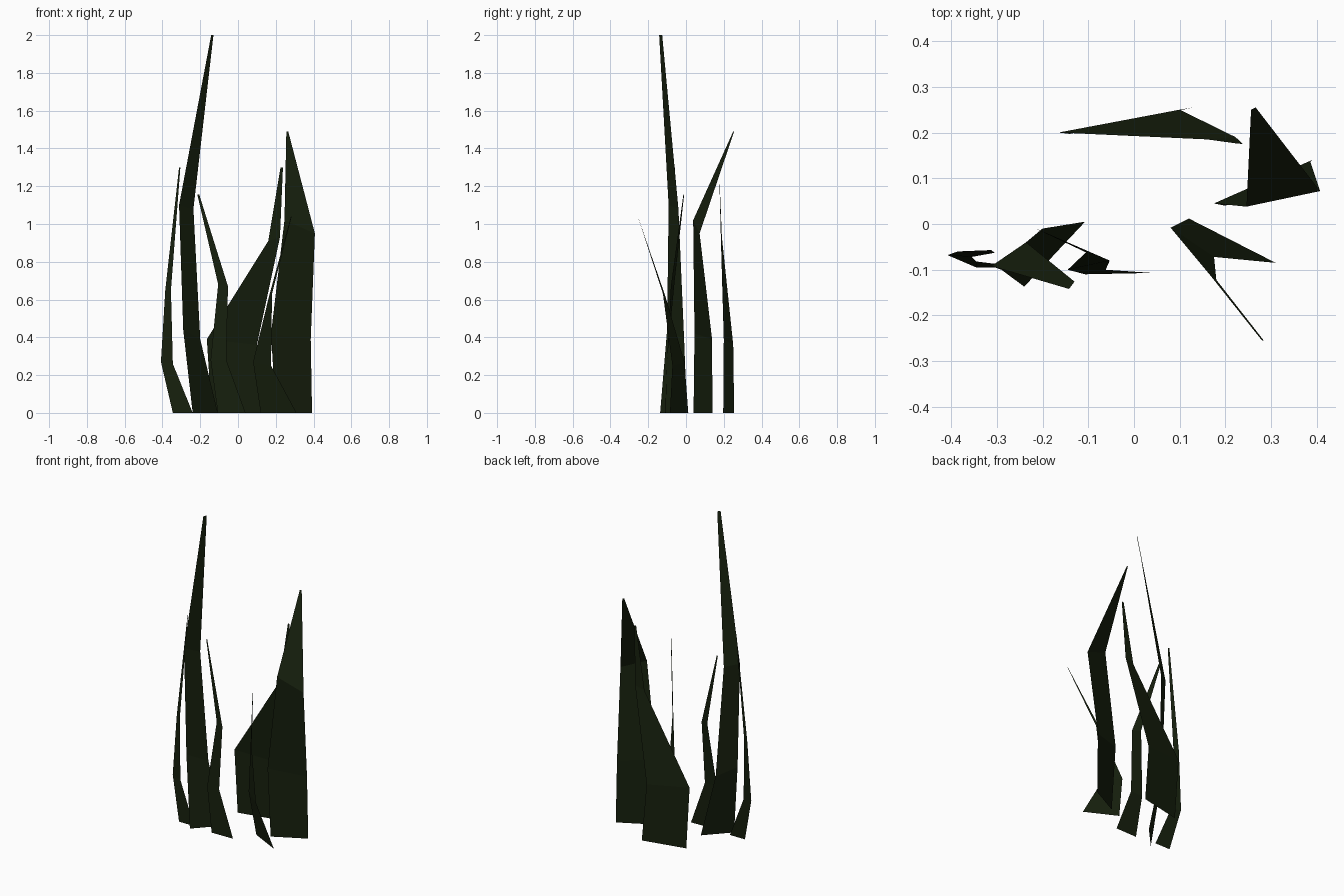
import bpy

# dark green shared by all blades
green = bpy.data.materials.new("dark_green")
green.diffuse_color = (0.008, 0.014, 0.004, 1)


def blade(name, left, right):
    """Flat ribbon strip between a left and a right edge, root to tip."""
    n = len(left)
    mesh = bpy.data.meshes.new(name)
    faces = [(i, n + i, n + i + 1, i + 1) for i in range(n - 1)]
    mesh.from_pydata(left + right, [], faces)
    mesh.materials.append(green)
    obj = bpy.data.objects.new(name, mesh)
    bpy.context.collection.objects.link(obj)
    return obj


# tall blade, left of centre
blade("tall_blade",
      [(-.24, -.137, 0), (-.29, -.10, .44), (-.312, -.092, 1.10), (-.142, -.142, 2)],
      [(-.107, .005, 0), (-.20, -.01, .39), (-.236, -.04, 1.08), (-.13, -.126, 2)])

# slim blade, far left
blade("left_blade",
      [(-.345, -.095, 0), (-.408, -.068, .27), (-.385, -.06, .65), (-.312, -.057, 1.30)],
      [(-.24, -.095, 0), (-.345, -.082, .26), (-.355, -.072, .65), (-.305, -.063, 1.30)])

# blade in the front middle, bending left
blade("front_middle_blade",
      [(-.107, -.11, 0), (-.145, -.10, .28), (-.105, -.062, .68), (-.215, -.01, 1.155)],
      [(.04, -.107, 0), (-.062, -.10, .28), (-.053, -.08, .67), (-.205, -.014, 1.155)])

# broad blade at the back, bending right
blade("back_broad_blade",
      [(-.14, .197, 0), (-.165, .20, .39), (.16, .185, .91), (.225, .176, 1.30)],
      [(.13, .255, 0), (.10, .25, .36), (.222, .19, .93), (.238, .175, 1.30)])

# broad blade on the right, leaning back
blade("right_broad_blade",
      [(.20, .04, 0), (.175, .045, .42), (.246, .038, 1.02), (.256, .25, 1.49)],
      [(.392, .14, 0), (.385, .138, .39), (.407, .072, .95), (.266, .255, 1.49)])

# thin blade in the front right, leaning forward
blade("front_right_blade",
      [(.12, .012, 0), (.08, -.008, .27), (.165, -.11, .62), (.28, -.255, 1.04)],
      [(.31, -.085, 0), (.175, -.072, .25), (.18, -.122, .63), (.284, -.255, 1.04)])
